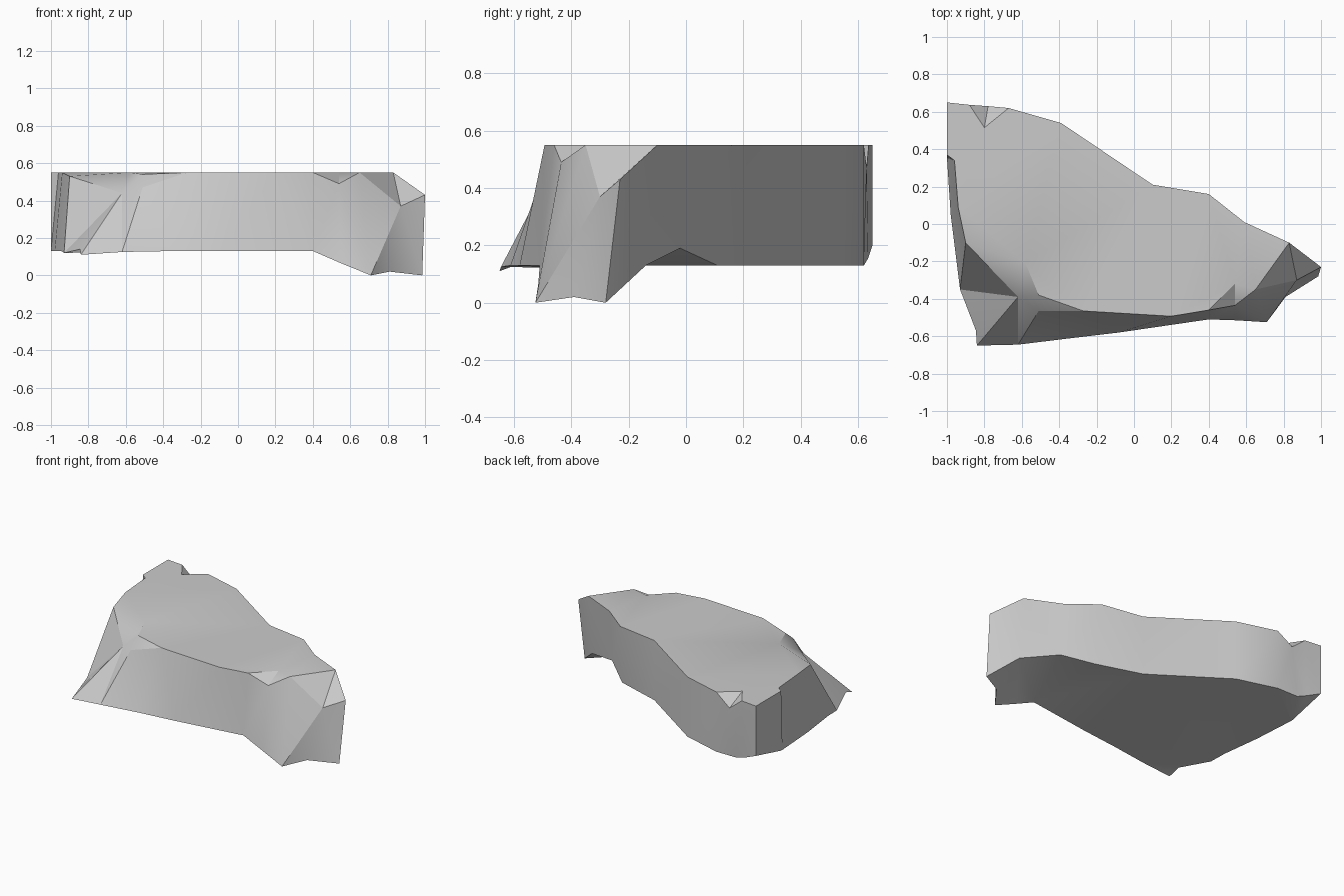
import bpy, bmesh, math

if "Cube" in bpy.data.objects:
    bpy.data.objects.remove(bpy.data.objects["Cube"])

TOP, BASE = 0.55, 0.13


def wall(x, y):
    """Vertical column: rim point and base point share x and y."""
    return (x, y, TOP), (x, y, BASE)


# Columns (rim point, base point) counter-clockwise, seen from above
back = [
    ((1, -.23, .43), (.985, -.28, 0)),
    ((.83, -.10, TOP), (.83, -.14, BASE)),
    ((.59, .01, TOP), (.59, -.02, .19)),
    ((.40, .16, TOP), (.42, .11, BASE)),
    wall(.10, .21), wall(-.39, .54), wall(-.67, .62),
    ((-.78, .63, .47), (-.83, .62, BASE)),          # chipped rim
    ((-.88, .637, TOP), (-.90, .635, .155)),
    ((-1, .65, TOP), (-1, .65, .20)),
]
peak = (-.62, -.39, .44)                            # corner peak, three base points
left = [
    wall(-1, .37),
    ((-.96, .34, TOP), (-1, .355, BASE)),
    ((-.94, .09, TOP), (-.98, .05, BASE)),
    ((-.90, -.10, .53), (-.945, -.23, BASE)),
    (peak, (-.93, -.35, .12)),
    (peak, (-.845, -.57, .14)),
    (peak, (-.84, -.65, .11)),
]
front = [
    ((-.51, -.465, .47), (-.62, -.645, .125)),
    ((-.27, -.465, TOP), (-.35, -.612, BASE)),
    ((.20, -.493, TOP), (-.08, -.58, BASE)),
    ((.40, -.46, TOP), (.40, -.51, BASE)),
    ((.54, -.435, .49), (.55, -.515, .065)),
    ((.65, -.35, TOP), (.71, -.525, 0)),
    ((.87, -.30, .37), (.81, -.39, .02)),
]

bm = bmesh.new()
columns = back + left + front
rim = [bm.verts.new(c[0]) for c in columns]
base = [bm.verts.new(c[1]) for c in columns]
n = len(columns)

# Side walls; the one beside the peak is split along its ridge
for i in range(n):
    j = (i + 1) % n
    if i == 13:
        bm.faces.new((rim[i], base[i], base[j]))
        bm.faces.new((rim[i], base[j], rim[j]))
    else:
        bm.faces.new((rim[i], base[i], base[j], rim[j]))

# Flat top with the chips left out of its outline
chip = bm.verts.new((-.80, .515, TOP))
crease = bm.verts.new((-.58, -.21, TOP))
lip = bm.verts.new((-.51, -.38, .54))
dip = bm.verts.new((.54, -.32, TOP))
bm.faces.new(rim[1:7] + [chip] + rim[8:14] + [crease, lip]
             + rim[18:21] + [dip, rim[22]])

# Broken facets around the top edge
for f in [(rim[22], rim[23], rim[1]), (rim[23], rim[0], rim[1]),
          (rim[20], rim[21], dip), (rim[21], rim[22], dip),
          (rim[6], rim[7], chip), (rim[7], rim[8], chip),
          (rim[13], rim[14], crease), (crease, rim[16], lip),
          (lip, rim[16], rim[17]), (lip, rim[17], rim[18])]:
    bm.faces.new(f)

# Underside: slab plus the lower right foot
bm.faces.new(base[2:21][::-1])
for f in [(1, 0, 23, 22), (1, 22, 21), (1, 21, 20), (1, 20, 2)]:
    bm.faces.new([base[i] for i in f])

bmesh.ops.remove_doubles(bm, verts=bm.verts, dist=0.001)
bmesh.ops.triangulate(bm, faces=bm.faces)
bmesh.ops.recalc_face_normals(bm, faces=bm.faces)

mesh = bpy.data.meshes.new("rock_slab")
bm.to_mesh(mesh)
bm.free()
rock = bpy.data.objects.new("rock_slab", mesh)
bpy.context.collection.objects.link(rock)
bpy.context.view_layer.objects.active = rock
rock.select_set(True)
bpy.ops.object.shade_smooth_by_angle(angle=math.radians(30))
